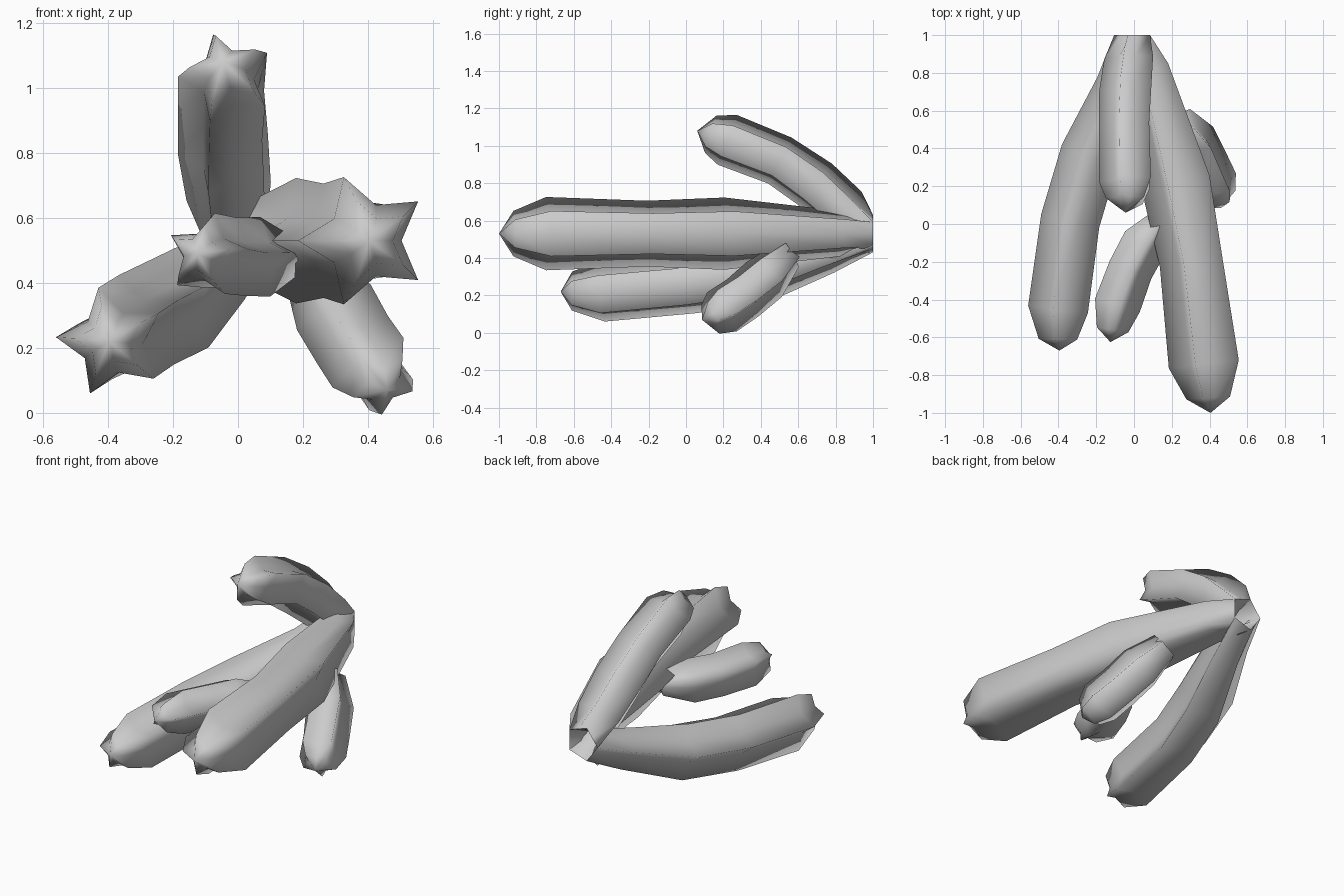
import bpy, math
from mathutils import Vector

if "Cube" in bpy.data.objects:
    bpy.data.objects.remove(bpy.data.objects["Cube"])

Z = Vector((0, 0, 1))
FORWARD = Vector((0, -1, 0))


def star_arm(name, path, phase, start_dir=None, groove=0.56, root_groove=0.56):
    """Sweep a five-pointed star along path rows (x, y, z, radius); the last row is the tip."""
    pts = [Vector(p[:3]) for p in path]
    verts, faces = [], []
    for i, row in enumerate(path[:-1]):
        d = pts[i + 1] - pts[max(i - 1, 0)]
        shared_root = i == 0 and start_dir
        if shared_root:
            d = start_dir
        d = d.normalized()
        right = Z.cross(d).normalized()
        up = d.cross(right)
        g = root_groove if i == 0 else groove
        for k in range(10):
            a = math.radians((36 if shared_root else phase) + 36 * k)
            r = row[3] * (g if k % 2 else 1)
            verts.append(pts[i] + right * r * math.cos(a) + up * r * math.sin(a))
    tip = len(verts)
    verts.append(pts[-1])
    n = len(path) - 1
    for i in range(n):
        for k in range(10):
            a, b = i * 10 + k, i * 10 + (k + 1) % 10
            faces.append((a, b, b + 10, a + 10) if i < n - 1 else (a, b, tip))
    if not start_dir:
        faces.append(tuple(reversed(range(10))))   # buried root is closed
    mesh = bpy.data.meshes.new(name)
    mesh.from_pydata([tuple(v) for v in verts], [], faces)
    mesh.polygons.foreach_set("use_smooth", [True] * len(faces))
    mesh.update()
    obj = bpy.data.objects.new(name, mesh)
    bpy.context.collection.objects.link(obj)
    return obj


# Three main arms fan out from a shared open root at the back
star_arm("long_arm", [
    (0, 1, .53, .105), (.08, .82, .53, .13), (.24, .22, .53, .203), (.32, -.2, .53, .185),
    (.389, -.74, .53, .206), (.405, -.92, .53, .128), (.405, -1, .53, 0)],
    36, FORWARD, root_groove=.8)

star_arm("left_arm", [
    (0, 1, .53, .105), (-.075, .74, .43, .125), (-.22, .37, .31, .17), (-.325, .02, .26, .17),
    (-.39, -.45, .218, .172), (-.395, -.61, .22, .11), (-.395, -.67, .22, 0)],
    31, FORWARD, root_groove=.8)

star_arm("upper_arm", [
    (0, 1, .53, .105), (-.02, .85, .65, .14), (-.035, .69, .79, .15), (-.04, .5, .92, .145),
    (-.035, .22, 1.03, .15), (-.04, .13, 1.06, .11), (-.045, .06, 1.08, 0)],
    34, FORWARD, root_groove=.8)

# Two offshoots grow from the long arm
star_arm("lower_offshoot", [
    (.23, .55, .42, .09), (.31, .43, .3, .14), (.37, .31, .2, .138),
    (.42, .2, .127, .14), (.447, .135, .085, .1), (.46, .085, .07, 0)],
    -84)

star_arm("inner_offshoot", [
    (.15, .03, .48, .07), (.05, -.1, .475, .13), (-.025, -.24, .475, .128),
    (-.095, -.43, .485, .132), (-.118, -.56, .49, .09), (-.125, -.625, .49, 0)],
    8)
